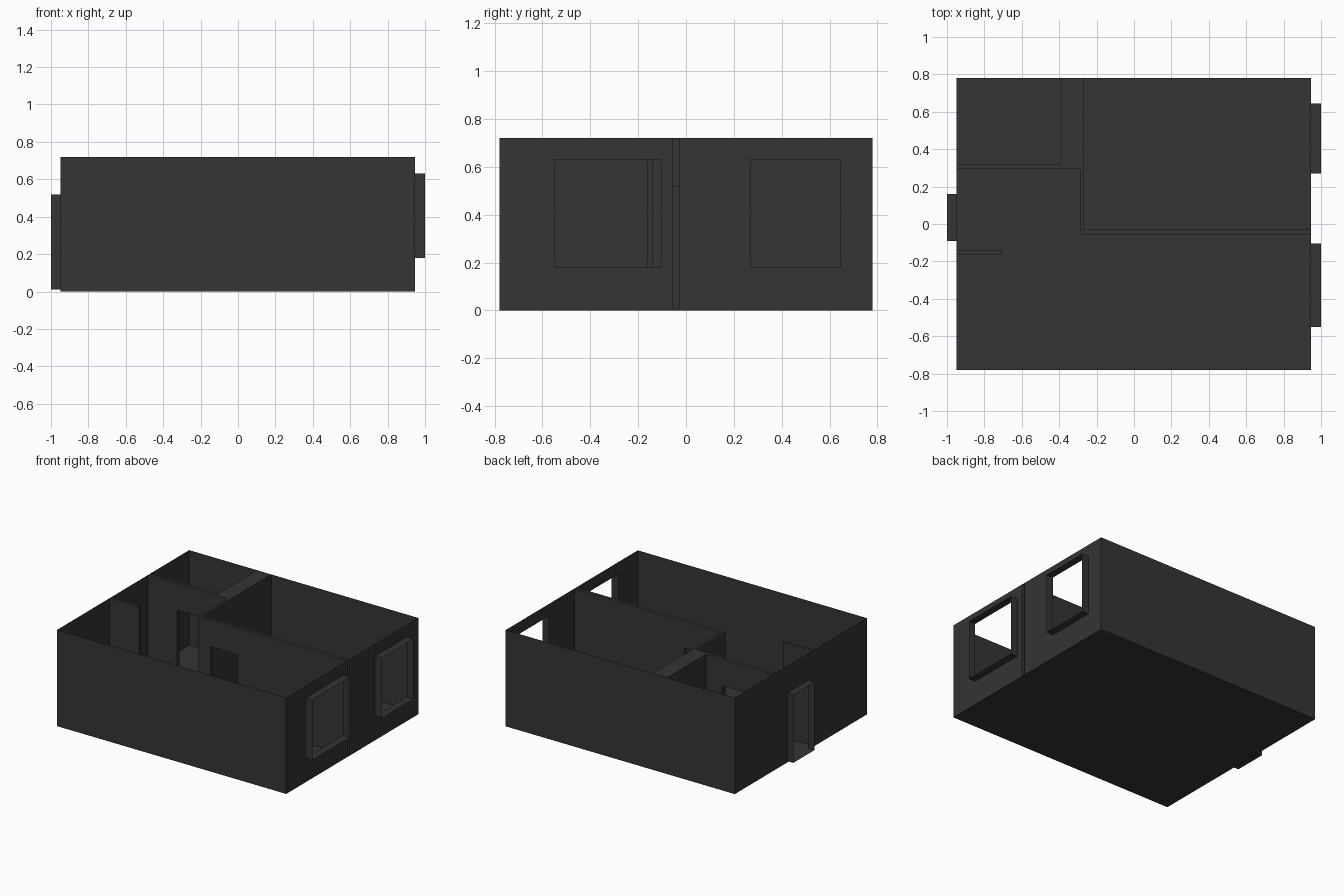
import bpy

if "Cube" in bpy.data.objects:
    bpy.data.objects.remove(bpy.data.objects["Cube"])

X0, X1, Y0, Y1, H = -0.95, 0.945, -0.78, 0.78, 0.72
FLOOR, DOOR = 0.01, 0.52

dark = bpy.data.materials.new("dark_grey")
dark.diffuse_color = (0.035, 0.035, 0.035, 1)
dark.use_nodes = True
dark.node_tree.nodes["Principled BSDF"].inputs["Base Color"].default_value = dark.diffuse_color


def make(name, quads):
    verts = [v for q in quads for v in q]
    faces = [tuple(range(4 * i, 4 * i + 4)) for i in range(len(quads))]
    me = bpy.data.meshes.new(name)
    me.from_pydata(verts, [], faces)
    me.materials.append(dark)
    ob = bpy.data.objects.new(name, me)
    bpy.context.collection.objects.link(ob)
    return ob


def place(axis, pos, t, z):
    """Point on a wall running along an axis at a fixed position."""
    return (t, pos, z) if axis == 'x' else (pos, t, z)


def wall(name, axis, pos, a, b, side, hole=None):
    """Sheet wall from a to b, facing +/- its normal, with an optional hole (t0, t1, z0, z1)."""
    ts, zs = [a, b], [0, H]
    if hole:
        ts, zs = [a, hole[0], hole[1], b], [0, hole[2], hole[3], H]
    quads = []
    for i in range(len(ts) - 1):
        for j in range(len(zs) - 1):
            if hole and i == 1 and j == 1:
                continue
            q = [place(axis, pos, t, z) for t, z in
                 ((ts[i], zs[j]), (ts[i + 1], zs[j]), (ts[i + 1], zs[j + 1]), (ts[i], zs[j + 1]))]
            if (axis == 'x') == (side > 0):
                q.reverse()
            quads.append(q)
    make(name, quads)


def reveal(name, axis, p, q, hole):
    """Open four-sided sleeve around a hole, from wall position p to q."""
    t0, t1, z0, z1 = hole
    ring = [(t0, z0), (t1, z0), (t1, z1), (t0, z1)]
    make(name, [[place(axis, p, *ring[i]), place(axis, p, *ring[(i + 1) % 4]),
                 place(axis, q, *ring[(i + 1) % 4]), place(axis, q, *ring[i])] for i in range(4)])


def box(name, x0, x1, y0, y1, z0, z1):
    bpy.ops.mesh.primitive_cube_add(size=1, location=((x0 + x1) / 2, (y0 + y1) / 2, (z0 + z1) / 2))
    ob = bpy.context.object
    ob.name = name
    ob.scale = (x1 - x0, y1 - y0, z1 - z0)
    bpy.ops.object.transform_apply(location=False, rotation=False, scale=True)
    ob.data.materials.append(dark)


# Openings
front_window = (-0.55, -0.105, 0.18, 0.63)
back_window = (0.27, 0.645, 0.18, 0.63)
entrance = (-0.09, 0.16, FLOOR, DOOR)
bedroom_door = (-0.19, 0.035, FLOOR, DOOR)
bath_door = (-0.71, -0.52, FLOOR, DOOR)

# Partition faces
PF, PB = -0.055, -0.03     # long partition, front and back
BF, BB = 0.295, 0.32       # small room partition, front and back
LX, RX, SX = -0.29, -0.27, -0.39

# Floor
box("floor", X0, X1, Y0, Y1, 0, FLOOR)

# Outer walls; the right wall is split where the hollow partition meets it
wall("front_wall", 'x', Y0, X0, X1, -1)
wall("back_wall", 'x', Y1, X0, X1, 1)
wall("left_wall", 'y', X0, Y0, Y1, -1, entrance)
wall("right_wall_front", 'y', X1, Y0, PF, 1, front_window)
wall("right_wall_back", 'y', X1, PB, Y1, 1, back_window)

# Partitions, each face a sheet
wall("living_partition", 'x', PF, LX, X1, -1, bedroom_door)
wall("bedroom_partition", 'x', PB, RX, X1, 1, bedroom_door)
wall("hall_side", 'y', LX, PF, BF, -1)
wall("bedroom_side", 'y', RX, PB, Y1, 1)
wall("hall_partition", 'x', BF, X0, LX, -1, bath_door)
wall("bath_partition", 'x', BB, X0, SX, 1, bath_door)
wall("bath_side", 'y', SX, BB, Y1, -1)

# Caps along the partition tops
make("partition_caps", [[(a, c, H), (b, c, H), (b, d, H), (a, d, H)] for a, b, c, d in (
    (X0, SX, BF, BB), (SX, RX, BF, Y1), (LX, RX, PF, BF), (RX, X1, PF, PB))])

# Short wall beside the entrance
box("stub_wall", X0, -0.705, -0.162, -0.14, FLOOR, H)

# Door and window sleeves
reveal("bedroom_doorway", 'x', PF, PB, bedroom_door)
reveal("bath_doorway", 'x', BF, BB, bath_door)
reveal("entrance_frame", 'y', X0, -1.0, entrance)
reveal("front_window_frame", 'y', X1, 1.0, front_window)
reveal("back_window_frame", 'y', X1, 1.0, back_window)
